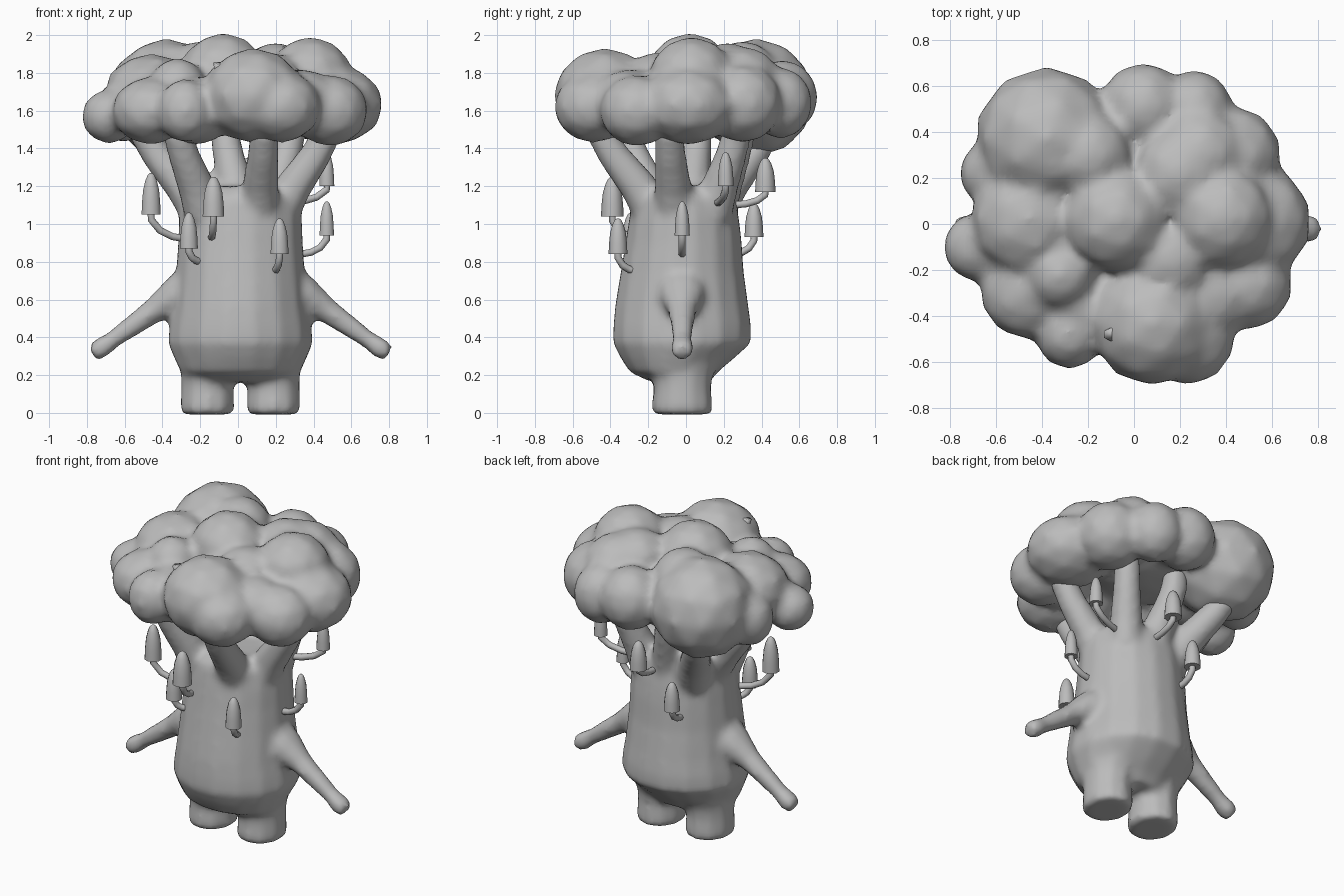
import bpy, bmesh, math
from mathutils import Vector, Matrix

grey = bpy.data.materials.new("plain grey")
grey.diffuse_color = (0.5, 0.5, 0.5, 1)


def tube(bm, pts, sides=12, level=False):
    """Closed tube through points (x, y, z, r_side, r_depth); level keeps rings horizontal."""
    rings = []
    for i, p in enumerate(pts):
        a, b = pts[max(i - 1, 0)], pts[min(i + 1, len(pts) - 1)]
        t = Vector((0, 0, 1)) if level else (Vector(b[:3]) - Vector(a[:3])).normalized()
        u = Vector((0, 1, 0)).cross(t).normalized()
        v = t.cross(u)
        ring = []
        for k in range(sides):
            w = 2 * math.pi * (k + 0.5) / sides
            ring.append(bm.verts.new(Vector(p[:3]) + u * p[3] * math.cos(w) + v * p[4] * math.sin(w)))
        rings.append(ring)
    for r0, r1 in zip(rings, rings[1:]):
        for k in range(sides):
            n = (k + 1) % sides
            bm.faces.new((r0[k], r0[n], r1[n], r1[k]))
    bm.faces.new(rings[0][::-1])
    bm.faces.new(rings[-1])


def finish(bm, name):
    bmesh.ops.recalc_face_normals(bm, faces=bm.faces[:])
    me = bpy.data.meshes.new(name)
    bm.to_mesh(me)
    bm.free()
    ob = bpy.data.objects.new(name, me)
    bpy.context.collection.objects.link(ob)
    me.materials.append(grey)
    for f in me.polygons:
        f.use_smooth = True
    return ob


def blend(ob, voxel, iterations):
    """Fuse the overlapping pieces into one soft skin."""
    m = ob.modifiers.new("fuse", 'REMESH')
    m.mode = 'VOXEL'
    m.voxel_size = voxel
    m.use_smooth_shade = True
    s = ob.modifiers.new("soften", 'SMOOTH')
    s.factor = 0.5
    s.iterations = iterations


# trunk body: height, half width, front y, back y
bm = bmesh.new()
CX = 0.013
rows = [(0.165, 0.24, -0.19, 0.13), (0.215, 0.32, -0.30, 0.17), (0.29, 0.355, -0.35, 0.26),
        (0.37, 0.39, -0.392, 0.35), (0.46, 0.38, -0.39, 0.35), (0.57, 0.362, -0.38, 0.335),
        (0.75, 0.345, -0.35, 0.31), (0.9, 0.335, -0.325, 0.3), (1.03, 0.33, -0.305, 0.285),
        (1.14, 0.315, -0.285, 0.265), (1.2, 0.25, -0.22, 0.21)]
tube(bm, [(CX, (f + b) / 2, z, w, (b - f) / 2) for z, w, f, b in rows], 16, True)

# legs and arms, mirrored
for s in (-1, 1):
    tube(bm, [(CX + s * x, -0.02, z, rx, ry) for x, z, rx, ry in
              [(0.175, -0.008, 0.135, 0.155), (0.175, 0.02, 0.148, 0.165),
               (0.175, 0.13, 0.144, 0.155), (0.17, 0.2, 0.15, 0.165),
               (0.165, 0.3, 0.165, 0.22)]], 10, True)
    tube(bm, [(CX + s * x, -0.02, z, rx, ry) for x, z, rx, ry in
              [(0.22, 0.67, 0.15, 0.14), (0.34, 0.62, 0.105, 0.125), (0.46, 0.54, 0.068, 0.075),
               (0.68, 0.385, 0.048, 0.052), (0.74, 0.342, 0.058, 0.068), (0.785, 0.312, 0.044, 0.05)]], 10)

# branches: root xy and tip xy
branches = [(0.22, -0.06, 0.47, -0.09), (0.11, -0.17, 0.14, -0.45), (-0.18, -0.15, -0.32, -0.32),
            (-0.2, 0.02, -0.5, 0.06), (0.01, 0.16, -0.07, 0.29), (0.18, 0.14, 0.28, 0.27),
            (-0.16, 0.15, -0.38, 0.42)]
for x0, y0, x1, y1 in branches:
    path = []
    for f, z, r in [(0, 1.06, 0.11), (0.3, 1.2, 0.1), (0.75, 1.36, 0.085), (1, 1.48, 0.08), (1.02, 1.6, 0.07)]:
        path.append((x0 + (x1 - x0) * f, y0 + (y1 - y0) * f, z, r, r))
    tube(bm, path, 10)
blend(finish(bm, "trunk"), 0.022, 7)

# leafy crown: x, y, z, radius, half height
puffs = [(-0.38, 0.37, 1.67, 0.31, 0.31), (0.04, 0.51, 1.67, 0.19, 0.20), (0.26, 0.50, 1.64, 0.17, 0.19),
         (0.28, 0.30, 1.74, 0.21, 0.20), (0.43, 0.30, 1.64, 0.21, 0.21), (0.51, 0.01, 1.63, 0.26, 0.21),
         (0.49, -0.26, 1.60, 0.20, 0.19), (0.08, -0.43, 1.68, 0.27, 0.25), (0.23, -0.49, 1.62, 0.21, 0.19),
         (-0.28, -0.48, 1.60, 0.15, 0.17), (-0.22, -0.36, 1.60, 0.21, 0.18), (-0.46, -0.29, 1.60, 0.21, 0.18),
         (-0.68, -0.10, 1.57, 0.15, 0.145), (-0.46, 0.02, 1.69, 0.25, 0.21), (-0.61, 0.22, 1.60, 0.15, 0.17),
         (-0.08, 0.02, 1.79, 0.23, 0.22), (0.20, 0.22, 1.79, 0.20, 0.17), (-0.20, 0.30, 1.79, 0.19, 0.18),
         (-0.32, -0.22, 1.73, 0.15, 0.15), (0.16, -0.15, 1.75, 0.19, 0.16), (0.38, 0.03, 1.77, 0.23, 0.22),
         (0.0, 0.12, 1.66, 0.38, 0.14), (0.34, -0.3, 1.64, 0.2, 0.18)]
bm = bmesh.new()
for x, y, z, r, h in puffs:
    bmesh.ops.create_icosphere(bm, subdivisions=2, radius=1.02,
                               matrix=Matrix.Translation((x, y, z)) @ Matrix.Diagonal((r, r, h, 1)))
blend(finish(bm, "leafy_crown"), 0.026, 6)

# small twig tip poking out of the crown
bm = bmesh.new()
tube(bm, [(-0.1, -0.40, 1.72, 0.03, 0.03), (-0.1, -0.47, 1.81, 0.025, 0.025),
          (-0.1, -0.48, 1.85, 0.035, 0.03)], 6)
finish(bm, "twig_tip")

# mushrooms: cap x, y, base z, height, radius, stalk root x, y, z
mushrooms = [(-0.46, -0.22, 1.05, 0.22, 0.053, -0.27, -0.16, 0.92),
             (-0.26, -0.29, 0.87, 0.19, 0.050, -0.20, -0.24, 0.80),
             (-0.13, -0.39, 1.04, 0.21, 0.060, -0.14, -0.27, 0.93),
             (0.22, -0.36, 0.84, 0.19, 0.050, 0.19, -0.26, 0.75),
             (0.47, -0.02, 0.94, 0.18, 0.040, 0.33, -0.02, 0.84),
             (0.47, 0.21, 1.20, 0.18, 0.042, 0.25, 0.16, 1.11),
             (0.05, 0.42, 1.17, 0.18, 0.054, 0.05, 0.25, 1.10),
             (-0.15, 0.36, 0.93, 0.18, 0.050, -0.14, 0.25, 0.84)]
for i, (x, y, z, h, r, bx, by, bz) in enumerate(mushrooms):
    bm = bmesh.new()
    tube(bm, [(x, y, z + f * h, r * g, r * g) for f, g in
              [(0, 1), (0.3, 0.95), (0.6, 0.83), (0.82, 0.6), (0.95, 0.36), (1, 0.12)]], 10)
    stalk = []
    for f, g in [(0, 0), (0.4, 0.1), (0.75, 0.35), (1, 0.8), (1, 1.05)]:
        stalk.append((bx + (x - bx) * f, by + (y - by) * f, bz + (z - bz) * g, 0.02, 0.02))
    tube(bm, stalk, 8)
    ob = finish(bm, "mushroom_%d" % (i + 1))
    bpy.ops.object.select_all(action='DESELECT')
    ob.select_set(True)
    bpy.context.view_layer.objects.active = ob
    bpy.ops.object.shade_smooth_by_angle(angle=math.radians(55))
